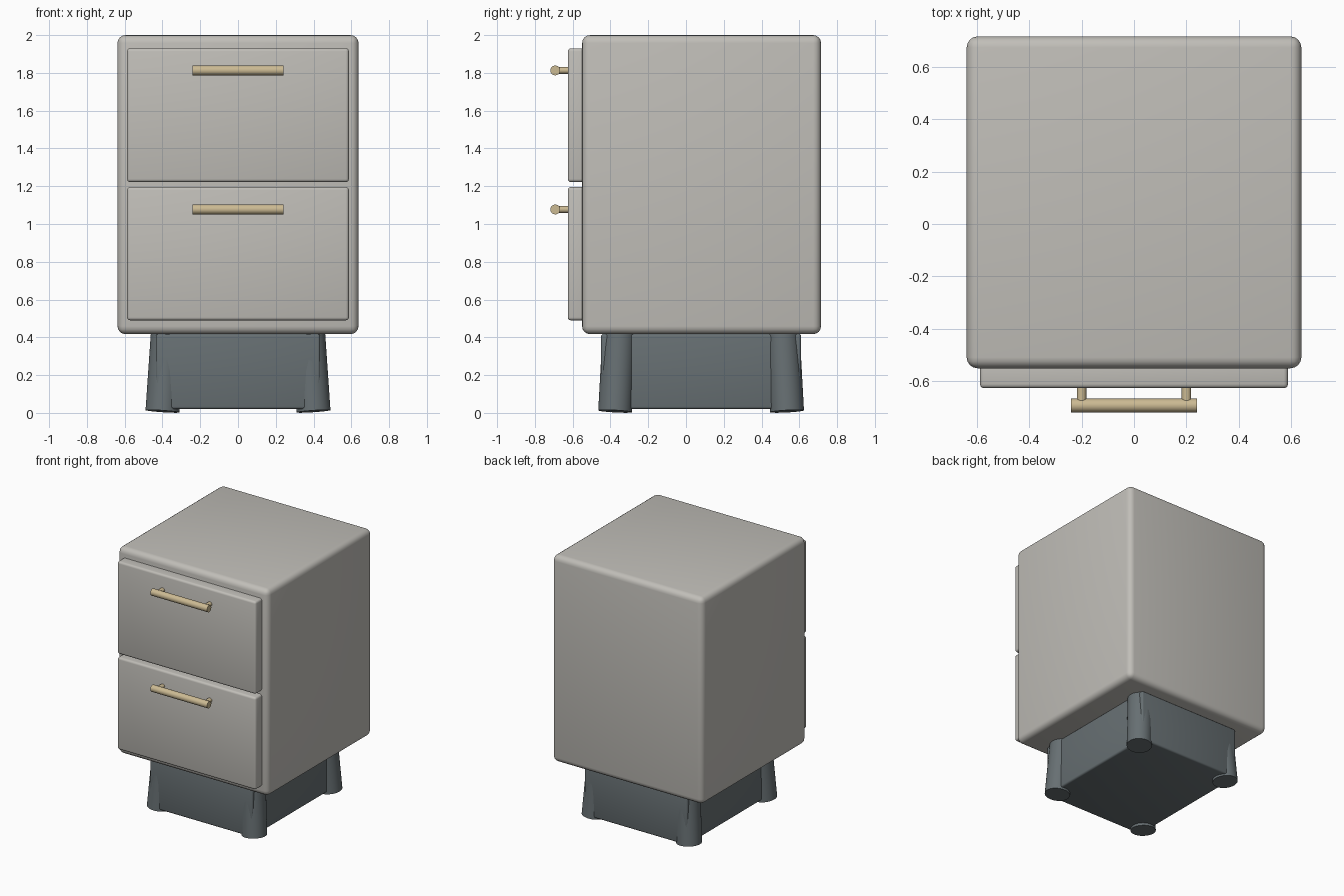
import bpy, math
from mathutils import Vector

if "Cube" in bpy.data.objects:
    bpy.data.objects.remove(bpy.data.objects["Cube"])


def material(name, rgb):
    m = bpy.data.materials.new(name)
    m.diffuse_color = (*rgb, 1)
    m.use_nodes = True
    m.node_tree.nodes["Principled BSDF"].inputs["Base Color"].default_value = m.diffuse_color
    return m


CREAM = material("warm_grey_paint", (0.53, 0.515, 0.48))
SLATE = material("slate_grey_base", (0.135, 0.16, 0.17))
BRASS = material("pale_brass", (0.60, 0.49, 0.29))


def finish(ob, name, mat):
    ob.name = name
    ob.data.materials.append(mat)
    bpy.ops.object.shade_smooth_by_angle(angle=math.radians(35))


def box(name, lo, hi, mat, bevel, segments=3):
    """Rounded box between two corners."""
    lo, hi = Vector(lo), Vector(hi)
    bpy.ops.mesh.primitive_cube_add(size=1, location=(lo + hi) / 2)
    ob = bpy.context.object
    ob.scale = hi - lo
    bpy.ops.object.transform_apply(location=False, rotation=False, scale=True)
    b = ob.modifiers.new("bevel", "BEVEL")
    b.width, b.segments = bevel, segments
    bpy.ops.object.modifier_apply(modifier="bevel")
    finish(ob, name, mat)


def rod(name, a, b, radius, mat, sides=32):
    """Cylinder between two points."""
    a, b = Vector(a), Vector(b)
    d = b - a
    bpy.ops.mesh.primitive_cylinder_add(vertices=sides, radius=radius,
                                        depth=d.length, location=(a + b) / 2)
    ob = bpy.context.object
    ob.rotation_euler = d.to_track_quat('Z', 'Y').to_euler()
    finish(ob, name, mat)


# Cabinet body
box("cabinet_body", (-0.638, -0.55, 0.417), (0.638, 0.715, 2.0), CREAM, 0.042, 4)

# Drawers with bar handles
for label, z0, z1, hz in (("upper", 1.222, 1.93, 1.813), ("lower", 0.49, 1.196, 1.077)):
    box(label + "_drawer_front", (-0.587, -0.626, z0), (0.587, -0.5, z1), CREAM, 0.016)
    rod(label + "_handle_bar", (-0.24, -0.692, hz), (0.24, -0.692, hz), 0.026, BRASS)
    for side, x in (("left", -0.2), ("right", 0.2)):
        rod(f"{label}_handle_post_{side}", (x, -0.61, hz), (x, -0.69, hz), 0.018, BRASS, 20)

# Plinth under the body
box("plinth", (-0.435, -0.45, 0.02), (0.435, 0.61, 0.418), SLATE, 0.014)

# Splayed round legs at the plinth corners
CY = 0.08
for sx, xn in ((-1, "left"), (1, "right")):
    for sy, yn in ((-1, "front"), (1, "back")):
        rod(f"{yn}_{xn}_leg",
            (sx * 0.40, CY + sy * 0.455, 0.0085),
            (sx * 0.371, CY + sy * 0.432, 0.43), 0.09, SLATE)
